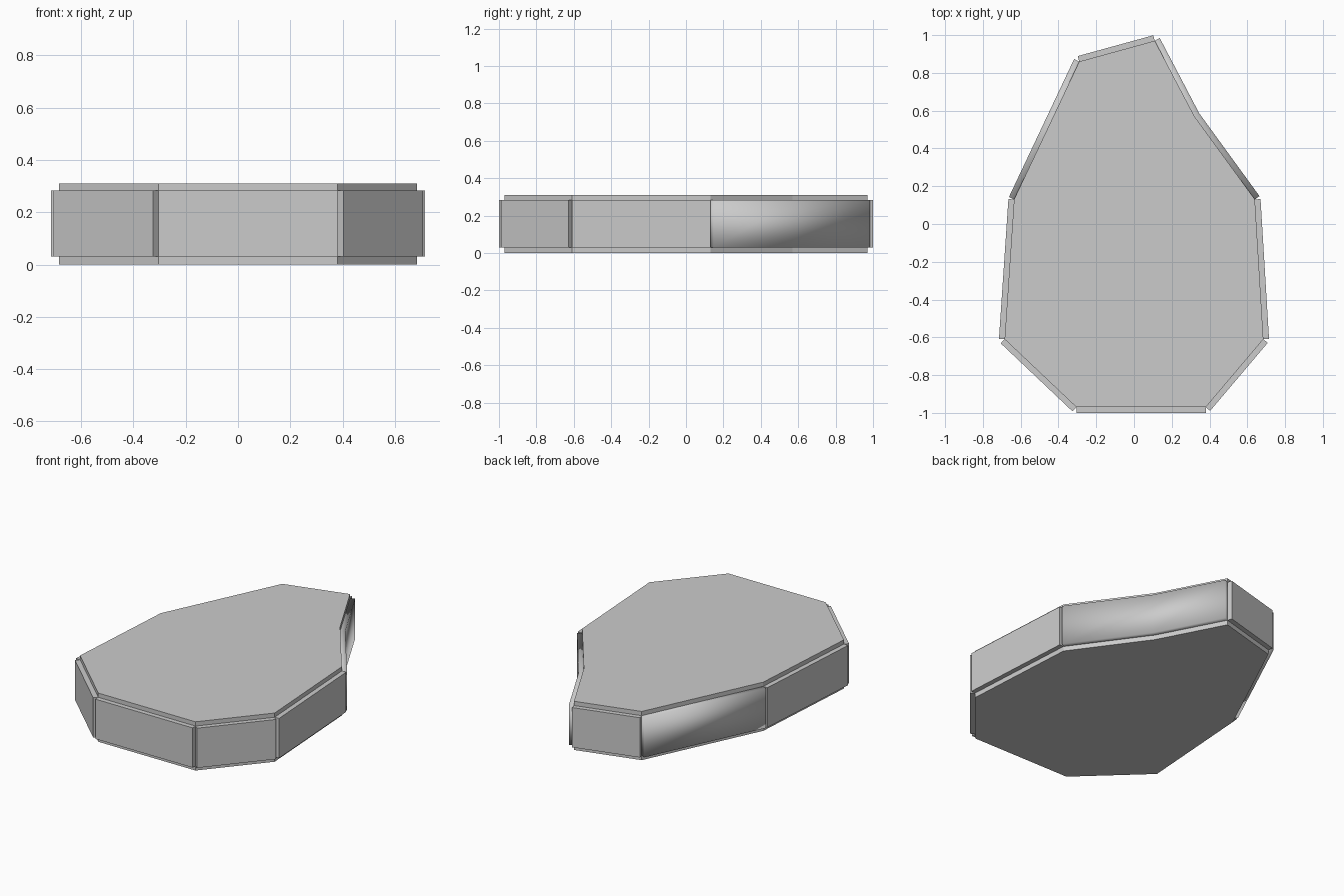
import bpy
from mathutils import Vector

if "Cube" in bpy.data.objects:
    bpy.data.objects.remove(bpy.data.objects["Cube"])

HEIGHT, LOW, HIGH, OUT = 0.31, 0.03, 0.283, 0.03
OUTLINE = [Vector(p) for p in (
    (0.11, 0.97), (-0.29, 0.86), (-0.635, 0.13), (-0.685, -0.61), (-0.305, -0.97),
    (0.38, -0.97), (0.685, -0.61), (0.64, 0.13), (0.32, 0.57))]


def add_mesh(name, verts, faces, smooth=False):
    mesh = bpy.data.meshes.new(name)
    mesh.from_pydata(verts, [], faces)
    mesh.polygons.foreach_set("use_smooth", [smooth] * len(faces))
    mesh.update()
    obj = bpy.data.objects.new(name, mesh)
    bpy.context.collection.objects.link(obj)
    return obj


def outward(a, b):
    d = b - a
    return Vector((d.y, -d.x)).normalized()


def side_panel(name, path, smooth=False):
    # raised strip following the path, open where it sits on the slab
    normals = [outward(a, b) for a, b in zip(path, path[1:])]
    verts, faces = [], []
    for i, p in enumerate(path):
        n = (normals[max(i - 1, 0)] + normals[min(i, len(normals) - 1)]).normalized()
        q = p + n * OUT
        verts += [(*p, LOW), (*q, LOW), (*q, HIGH), (*p, HIGH)]
    for i in range(len(path) - 1):
        k = 4 * i
        faces += [(k + j, k + 4 + j, k + 5 + j, k + 1 + j) for j in range(3)]
    e = 4 * (len(path) - 1)
    faces += [(0, 1, 2, 3), (e + 3, e + 2, e + 1, e)]
    return add_mesh(name, verts, faces, smooth)


# central slab
n = len(OUTLINE)
slab_verts = [(p.x, p.y, z) for z in (0, HEIGHT) for p in OUTLINE]
slab_faces = [tuple(reversed(range(n))), tuple(range(n, 2 * n))]
slab_faces += [(i, (i + 1) % n, (i + 1) % n + n, i + n) for i in range(n)]
add_mesh("slab", slab_verts, slab_faces)

# raised panels around the rim; the two long rear flanks are soft shaded
NAMES = ("back", "back_left", "left", "front_left", "front", "front_right", "right")
for i, name in enumerate(NAMES):
    side_panel(name + "_panel", OUTLINE[i:i + 2], name == "back_left")
side_panel("back_right_panel", [OUTLINE[7], OUTLINE[8], OUTLINE[0]], True)
